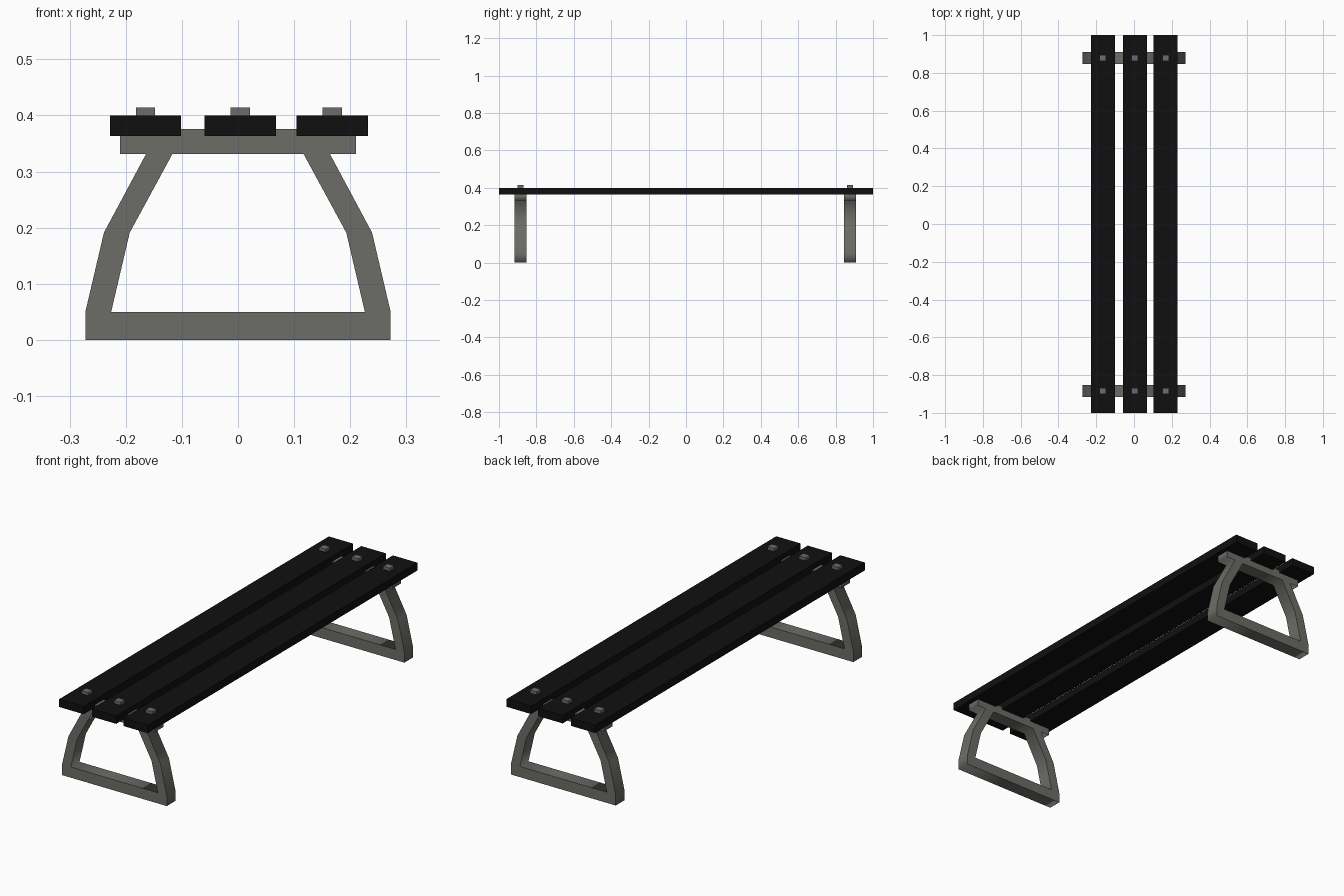
import bpy, math

if "Cube" in bpy.data.objects:
    bpy.data.objects.remove(bpy.data.objects["Cube"])


def material(name, rgb):
    m = bpy.data.materials.new(name)
    m.diffuse_color = (*rgb, 1)
    m.use_nodes = True
    m.node_tree.nodes["Principled BSDF"].inputs["Base Color"].default_value = m.diffuse_color
    return m


metal = material("grey metal", (0.15, 0.15, 0.135))
black = material("black plank", (0.005, 0.005, 0.005))


def box(name, lo, hi, mat):
    bpy.ops.mesh.primitive_cube_add(size=1, location=[(a + b) / 2 for a, b in zip(lo, hi)])
    ob = bpy.context.object
    ob.name = name
    ob.scale = [b - a for a, b in zip(lo, hi)]
    bpy.ops.object.transform_apply(location=False, rotation=False, scale=True)
    ob.data.materials.append(mat)
    return ob


def mirrored(half):
    return half + [(-x, z) for x, z in reversed(half)]


# Leg frame: closed outline with one opening, extruded along y
outer = mirrored([(-0.272, 0), (-0.272, 0.05), (-0.239, 0.191), (-0.164, 0.331),
                  (-0.21, 0.331), (-0.21, 0.376)])
inner = mirrored([(-0.226, 0.05), (-0.193, 0.191), (-0.117, 0.331)])


def leg_frame(name, y):
    cu = bpy.data.curves.new(name, 'CURVE')
    cu.dimensions = '2D'
    cu.fill_mode = 'BOTH'
    cu.extrude = 0.032
    for loop in (outer, inner):
        sp = cu.splines.new('POLY')
        sp.points.add(len(loop) - 1)
        for p, (x, z) in zip(sp.points, loop):
            p.co = (x, z, 0, 1)
        sp.use_cyclic_u = True
    cu.materials.append(metal)
    ob = bpy.data.objects.new(name, cu)
    bpy.context.collection.objects.link(ob)
    ob.location = (0, y, 0)
    ob.rotation_euler = (math.pi / 2, 0, 0)
    bpy.ops.object.select_all(action='DESELECT')
    ob.select_set(True)
    bpy.context.view_layer.objects.active = ob
    bpy.ops.object.convert(target='MESH')


ends = (("front", -0.885), ("back", 0.878))
for end, y in ends:
    leg_frame(end + "_leg_frame", y)

# Seat planks, each with a square bolt head at both ends
for side, x in (("left", -0.165), ("middle", 0.004), ("right", 0.168)):
    box(side + "_plank", (x - 0.0635, -1, 0.363), (x + 0.0635, 1, 0.4), black)
    for end, y in ends:
        box(f"{side}_{end}_bolt", (x - 0.017, y - 0.016, 0.385),
            (x + 0.017, y + 0.016, 0.414), metal)
